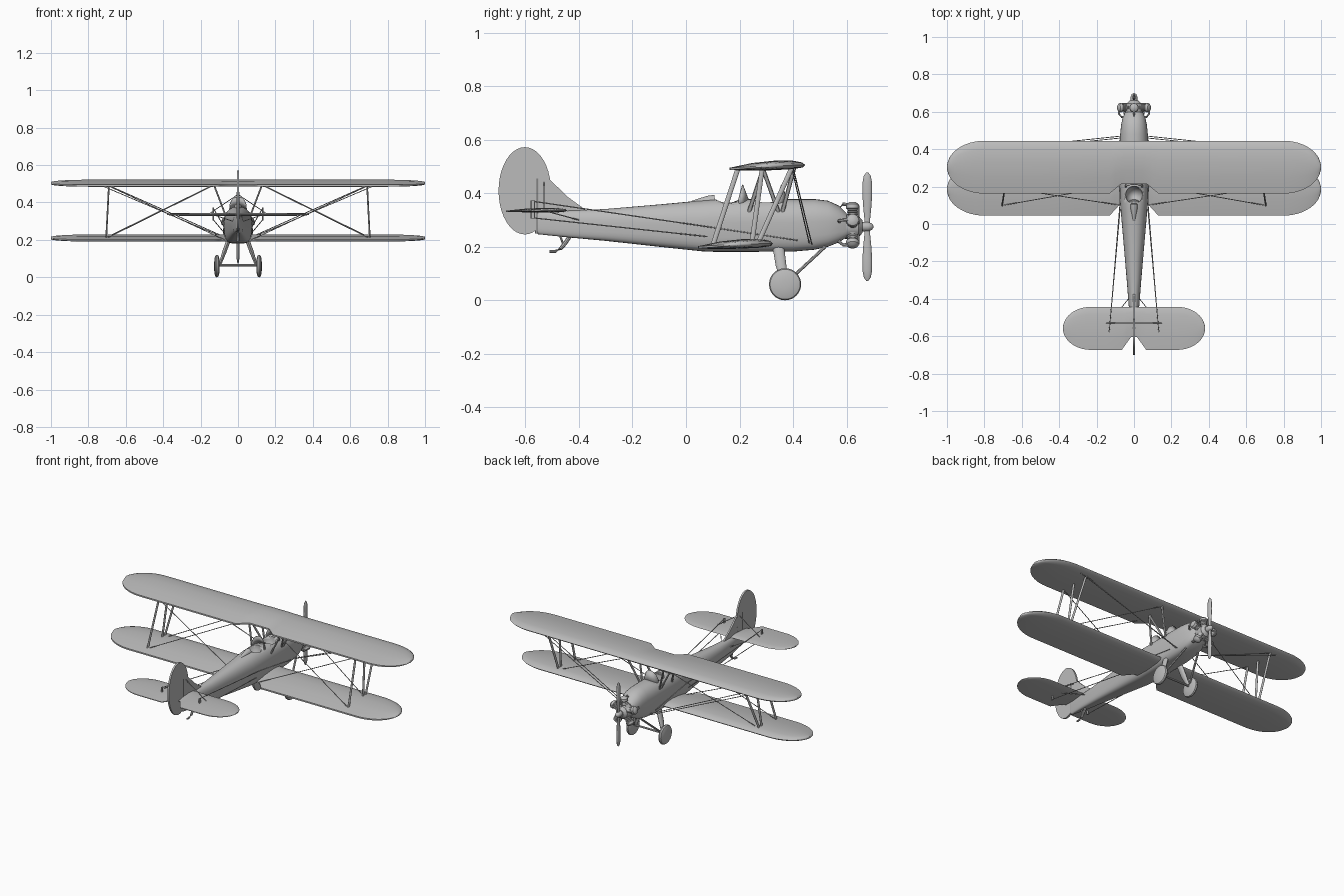
import bpy, bmesh, math
from mathutils import Vector

if "Cube" in bpy.data.objects:
    bpy.data.objects.remove(bpy.data.objects["Cube"])

grey = bpy.data.materials.new("plain grey")
grey.use_nodes = True
grey.diffuse_color = (0.5, 0.5, 0.5, 1)
grey.node_tree.nodes["Principled BSDF"].inputs["Base Color"].default_value = (0.5, 0.5, 0.5, 1)


def finish(name, bm, angle=40):
    bmesh.ops.recalc_face_normals(bm, faces=bm.faces)
    me = bpy.data.meshes.new(name)
    bm.to_mesh(me)
    bm.free()
    me.materials.append(grey)
    ob = bpy.data.objects.new(name, me)
    bpy.context.collection.objects.link(ob)
    bpy.ops.object.select_all(action='DESELECT')
    ob.select_set(True)
    bpy.context.view_layer.objects.active = ob
    bpy.ops.object.shade_smooth_by_angle(angle=math.radians(angle))
    return ob


def loft(name, rings, closed=True, caps=True, angle=40):
    """Skin a list of equal-length point rings."""
    bm = bmesh.new()
    vs = [[bm.verts.new(p) for p in ring] for ring in rings]
    n = len(vs[0])
    for a, b in zip(vs, vs[1:]):
        for i in range(n if closed else n - 1):
            j = (i + 1) % n
            bm.faces.new((a[i], a[j], b[j], b[i]))
    if caps:
        bm.faces.new(vs[0])
        bm.faces.new(vs[-1])
    return finish(name, bm, angle)


def tube(name, pts, r, chord=1, sides=8):
    """Round or streamlined tube along a path; r may be one radius per point."""
    pts = [Vector(p) for p in pts]
    radii = r if isinstance(r, (list, tuple)) else [r] * len(pts)
    rings = []
    for i, p in enumerate(pts):
        t = (pts[min(i + 1, len(pts) - 1)] - pts[max(i - 1, 0)]).normalized()
        ref = Vector((0, 1, 0)) if abs(t.y) < 0.9 else Vector((0, 0, 1))
        u = (ref - t * ref.dot(t)).normalized()
        v = t.cross(u)
        rings.append([p + radii[i] * (u * chord * math.cos(a) + v * math.sin(a))
                      for a in (2 * math.pi * k / sides for k in range(sides))])
    return loft(name, rings)


def plate(name, outline, thickness):
    """Upright plate in the y-z plane, centred on x = 0."""
    rings = [[(x, y, z) for y, z in outline] for x in (-thickness / 2, thickness / 2)]
    return loft(name, rings)


AIRFOIL = [(0, .15), (0, .4), (.3, .82), (.6, 1), (.82, .92), (.95, .72), (1, .45),
           (.96, .2), (.8, .05), (.4, 0)]


def wing(name, span, tip, rear, front, z, thick, notch, tilt=0.0):
    """Wing with elliptical tips and a trailing-edge notch (depth, inner x, outer x)."""
    depth, inner, outer = notch
    half = [0, inner * .6, inner, (inner + outer) / 2, outer, (outer + tip) / 2]
    half += [tip + (span - tip) * math.sin(k * math.pi / 24) for k in range(12)] + [span * .999]
    mid = (rear + front) / 2
    rings = []
    for x in [-h for h in reversed(half[1:])] + half:
        t = max(0, (abs(x) - tip) / (span - tip))
        s = math.sqrt(1 - t * t)
        f = min(1, max(0, (outer - abs(x)) / (outer - inner)))
        y0 = mid + (rear - mid) * s + depth * f * f * (3 - 2 * f)
        y1 = mid + (front - mid) * s
        th = thick * (.3 + .7 * s)
        rings.append([(x, y0 + (y1 - y0) * u, z + .5 * thick + (v - .5) * th
                       + tilt * (y0 + (y1 - y0) * u - mid)) for u, v in AIRFOIL])
    return loft(name, rings, angle=50)


# Wings and tailplane
wing("upper_wing", 1, .8, .163, .445, .485, .036, (.05, .07, .13), .03)
wing("lower_wing", 1, .8, .045, .325, .192, .036, (.055, .08, .13), .03)
wing("tailplane", .38, .23, -.673, -.443, .328, .017, (.07, .015, .065))

# Fuselage: stations of y, half width, bottom and top
stations = [(-.555, .008, .247, .338), (-.44, .028, .235, .335), (-.3, .039, .222, .341),
            (-.1, .056, .2, .358), (.06, .07, .183, .373), (.11, .074, .181, .378),
            (.2, .077, .181, .378), (.4, .077, .182, .378), (.48, .074, .189, .378),
            (.53, .069, .2, .372), (.57, .06, .216, .354), (.6, .046, .235, .325)]
rings = []
for y, w, lo, hi in stations:
    zc = lo + .55 * (hi - lo)
    ring = []
    for k in range(32):
        a = 2 * math.pi * k / 32
        c, s = math.cos(a), math.sin(a)
        e = .9 if s >= 0 else .42
        taper = 1 if s >= 0 else 1 + .1 * s
        ring.append((math.copysign(abs(c) ** e, c) * w * taper, y,
                     zc + math.copysign(abs(s) ** e, s) * (hi - zc if s >= 0 else zc - lo)))
    rings.append(ring)
fuselage = loft("fuselage", rings)

# Cockpit openings, cut and then the cutters removed
for y0 in (.155, .3):
    bm = bmesh.new()
    bmesh.ops.create_uvsphere(bm, u_segments=24, v_segments=12, radius=1)
    bmesh.ops.scale(bm, vec=(.046, .047, .07), verts=bm.verts)
    bmesh.ops.translate(bm, vec=(0, y0, .375), verts=bm.verts)
    cutter = finish("cockpit_cutter", bm)
    cutter.hide_render = True
    mod = fuselage.modifiers.new("cockpit", 'BOOLEAN')
    mod.operation = 'DIFFERENCE'
    mod.object = cutter
    bpy.context.view_layer.objects.active = fuselage
    bpy.ops.object.modifier_apply(modifier=mod.name)
    bpy.data.objects.remove(cutter)

    # Windscreen, seat back and padded rim for each cockpit
    arc = [math.pi * k / 12 for k in range(13)]
    low = [(.05 * math.cos(a), y0 + .045 + .035 * math.sin(a), .345 + .03 * math.sin(a)) for a in arc]
    top = [(.046 * math.cos(a), y0 + .04 + .018 * math.sin(a), .375 + .057 * math.sin(a)) for a in arc]
    screen = loft("windscreen", [low, top], closed=False, caps=False)
    screen.modifiers.new("glass_thickness", 'SOLIDIFY').thickness = .004
    tube("seat_back", [(0, y0 - .03, .3), (0, y0 - .038, .37)], [.03, .026], chord=.25, sides=16)
tube("headrest", [(0, .02, .365), (0, .08, .372), (0, .108, .374)], [.006, .018, .02], sides=16)

# Fin and rudder
oval = [(-.602 + .098 * math.cos(a), .409 + .163 * math.sin(a))
        for a in (2 * math.pi * k / 40 for k in range(40))]
plate("rudder", oval, .011)
plate("fin", [(-.56, .3), (-.56, .46), (-.51, .452), (-.44, .385), (-.385, .345), (-.36, .325)], .01)
tube("rudder_post", [(0, -.556, .25), (0, -.556, .455)], .0075)

# Tail skid
tube("tail_skid", [(0, -.43, .245), (0, -.45, .215), (0, -.468, .193), (0, -.487, .183), (0, -.51, .182)],
     [.008, .008, .007, .006, .005])
tube("tail_skid_brace", [(0, -.47, .24), (0, -.455, .2)], .004)

# Radial engine
AXIS = .275
tube("crankcase", [(0, .585, AXIS), (0, .6, AXIS), (0, .645, AXIS), (0, .66, AXIS)],
     [.044, .046, .04, .022], sides=20)
for k in range(5):
    a = 2 * math.pi * k / 5
    d = Vector((math.sin(a), 0, math.cos(a)))
    c = Vector((0, .622, AXIS))
    # Finned barrel, head and exhaust
    steps = [.035 + .004 * i for i in range(9)]
    tube("cylinder_barrel", [c + d * s for s in steps],
         [.021 if i % 2 else .017 for i in range(9)], sides=14)
    tube("cylinder_head", [c + d * s for s in (.066, .07, .084, .092)], [.021, .025, .023, .012], sides=14)
    tube("intake_pipe", [c + d * .082, c + d * .084 + Vector((0, -.035, 0)),
                         c + d * .07 + Vector((0, -.05, 0)), c + d * .035 + Vector((0, -.05, 0))], .006)
    tube("pushrod", [c + d * .03 + Vector((0, .022, 0)), c + d * .08 + Vector((0, .022, 0))], .004)

# Propeller
tube("propeller_hub", [(0, .65, AXIS), (0, .68, AXIS), (0, .694, AXIS), (0, .7, AXIS)],
     [.017, .018, .012, .004], sides=16)
for s in (-1, 1):
    blade = [(.0, .011), (.03, .011), (.07, .015), (.12, .0185), (.165, .018), (.19, .013), (.202, .004)]
    tube("propeller_blade", [(0, .677, AXIS + s * h) for h, r in blade],
         [r * .45 for h, r in blade], chord=2.2, sides=12)

# Axle joining the wheels
tube("axle", [(-.115, .37, .065), (.115, .37, .065)], .006)

WIRE = .0022
for s, side in ((1, "left"), (-1, "right")):
    def part(name, pts, r, chord=1, sides=8):
        return tube(side + "_" + name, [(s * x, y, z) for x, y, z in pts], r, chord, sides)

    # Landing gear
    part("wheel", [(x, .37, .06) for x in (.098, .101, .106, .114, .121, .125, .128)],
         [.025, .046, .058, .06, .056, .044, .016], sides=32)
    part("gear_leg", [(.05, .345, .2), (.075, .355, .13), (.096, .368, .07)], [.012, .011, .007], 1.8, 12)
    part("gear_brace", [(.045, .52, .2), (.095, .385, .075)], .006)

    # Interplane struts
    for name, low, top in (("rear", .1, .195), ("front", .265, .395), ("diagonal", .245, .285)):
        part(name + "_interplane_strut", [(.705, low, .205), (.69, top, .495)], .0045, 2)

    # Centre-section struts
    for name, low, top in (("rear", .345, .285), ("front", .36, .405), ("middle", .235, .29)):
        part(name + "_cabane_strut", [(.066, low, .33), (.13, top, .498)], .0045, 1.7)

    # Bracing wires
    part("front_flying_wire", [(.07, .47, .21), (.74, .4, .495)], WIRE)
    part("middle_flying_wire", [(.07, .46, .215), (.7, .395, .495)], WIRE)
    part("rear_flying_wire", [(.07, .1, .2), (.7, .195, .492)], WIRE)
    part("front_landing_wire", [(.13, .4, .495), (.7, .265, .215)], WIRE)
    part("rear_landing_wire", [(.13, .2, .492), (.7, .1, .21)], WIRE)

    # Tail control horns and cables
    part("elevator_horn", [(.132, -.572, .305), (.132, -.572, .372)], .005, 1.6)
    part("upper_control_cable", [(.132, -.572, .37), (.076, .1, .272), (.079, .416, .224)], WIRE)
    part("lower_control_cable", [(.132, -.572, .308), (.074, .08, .238)], WIRE)
    part("tailplane_brace", [(.132, -.53, .335), (.03, -.4, .3)], WIRE)
    part("fin_wire", [(.005, -.53, .44), (.15, -.53, .342)], WIRE)
